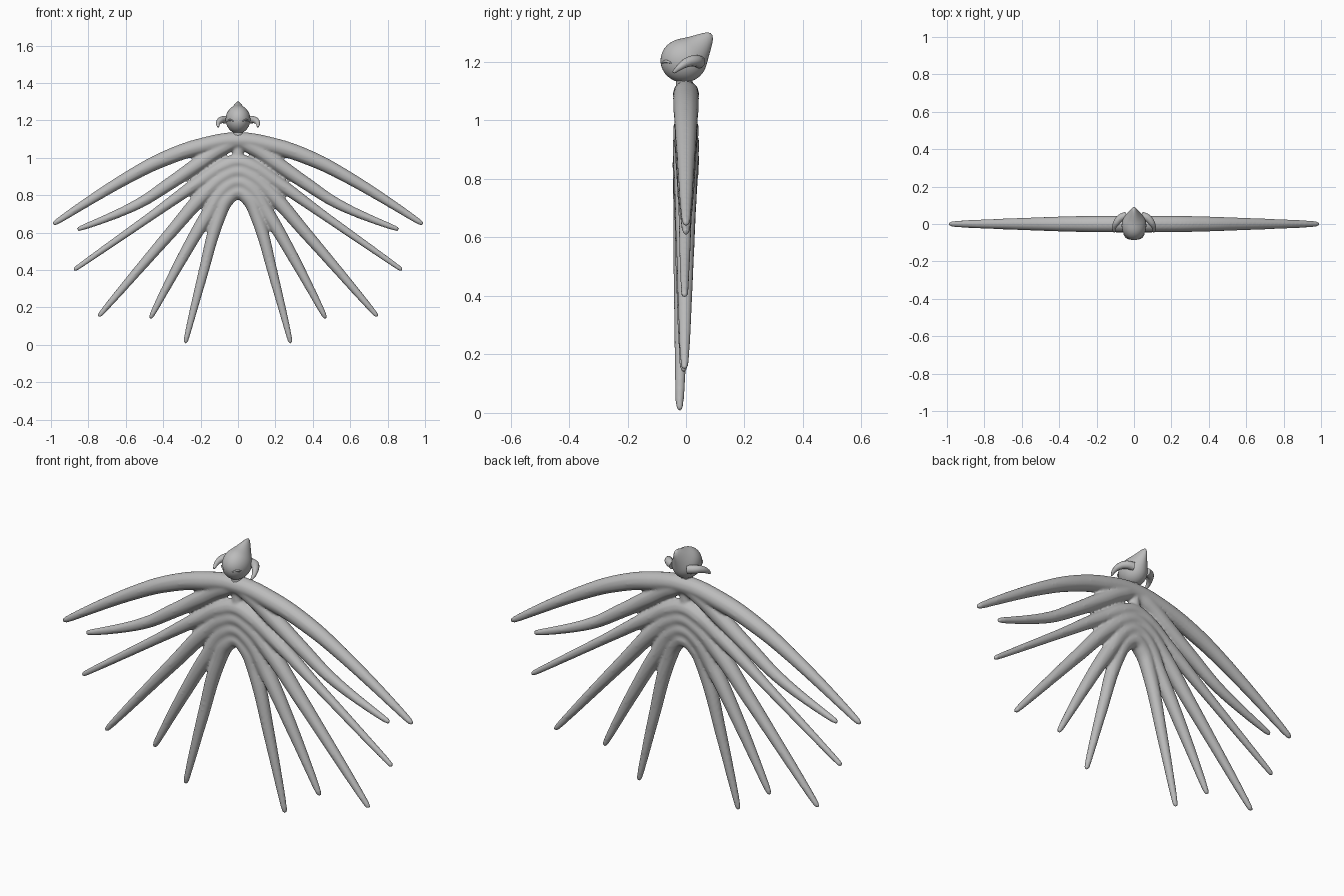
import bpy
import math
from mathutils import Vector

cube = bpy.data.objects.get("Cube")
if cube:
    bpy.data.objects.remove(cube, do_unlink=True)

grey = bpy.data.materials.new("plain grey")
grey.use_nodes = True
grey.diffuse_color = (0.5, 0.5, 0.5, 1)
grey.node_tree.nodes["Principled BSDF"].inputs["Base Color"].default_value = (0.5, 0.5, 0.5, 1)


def smooth(obj):
    for p in obj.data.polygons:
        p.use_smooth = True


def tubes(name, paths, voxel=0, relax=0):
    """Tapered tubes along paths of (point, radius), optionally fused into one skin."""
    curve = bpy.data.curves.new(name, "CURVE")
    curve.dimensions = "3D"
    curve.bevel_depth = 1
    curve.bevel_resolution = 4
    curve.resolution_u = 10
    curve.use_fill_caps = True
    for path in paths:
        spline = curve.splines.new("BEZIER")
        spline.bezier_points.add(len(path) - 1)
        for bp, (co, r) in zip(spline.bezier_points, path):
            bp.co, bp.radius = co, r
            bp.handle_left_type = bp.handle_right_type = "AUTO"
    temp = bpy.data.objects.new(name + "_path", curve)
    bpy.context.collection.objects.link(temp)
    mesh = bpy.data.meshes.new_from_object(temp.evaluated_get(bpy.context.evaluated_depsgraph_get()))
    bpy.data.objects.remove(temp, do_unlink=True)
    mesh.name = name
    obj = bpy.data.objects.new(name, mesh)
    bpy.context.collection.objects.link(obj)
    mesh.materials.clear()
    mesh.materials.append(grey)
    smooth(obj)
    if voxel:
        rm = obj.modifiers.new("fuse", "REMESH")
        rm.mode = "VOXEL"
        rm.voxel_size = voxel
        rm.use_smooth_shade = True
        sm = obj.modifiers.new("relax", "SMOOTH")
        sm.factor = 0.5
        sm.iterations = relax
    return obj


def rounded(path):
    """Add a rounded end to a path of (point, radius)."""
    (a, _), (b, r) = path[-2:]
    d = (Vector(b) - Vector(a)).normalized()
    return path + [(Vector(b) + d * r * s, r * k) for s, k in ((0.6, 0.8), (0.95, 0.3))]


# Fan of limbs: centre to tip as (x, z, radius), then y of the tip
LIMBS = [
    ([(0, 1.092, .045), (.2, 1.06, .045), (.38, 1.0, .041), (.58, .9, .034), (.98, .65, .013)], 0),
    ([(0, 1.085, .04), (.08, 1.055, .042), (.2, .975, .04), (.36, .865, .035), (.54, .75, .028), (.85, .62, .012)], 0),
    ([(0, .975, .044), (.07, .955, .044), (.2, .875, .036), (.47, .685, .024), (.87, .405, .012)], -.005),
    ([(0, .925, .046), (.07, .9, .046), (.17, .815, .041), (.36, .6, .033), (.74, .158, .012)], -.005),
    ([(0, .87, .046), (.06, .845, .046), (.16, .7, .038), (.3, .46, .03), (.465, .15, .012)], -.008),
    ([(0, .82, .044), (.055, .785, .042), (.1, .69, .036), (.19, .37, .027), (.28, .018, .012)], -.022),
]
paths = []
for pts, tip_y in LIMBS:
    far = pts[-1][0]
    half = rounded([(Vector((x, tip_y * x / far, z)), r) for x, z, r in pts])
    mirrored = [(Vector((-co.x, co.y, co.z)), r) for co, r in reversed(half[1:])]
    paths.append(mirrored + half)
# Small point on the chest, and the core joining the limbs
paths.append([((0, 0, 1.09), .035), ((0, 0, 1.05), .028), ((0, 0, 1.015), .008)])
paths.append([((0, 0, 1.1), .025), ((0, 0, .95), .034), ((0, 0, .83), .03)])
tubes("limb_fan", paths, 0.007, 5)

# Head: ball drawn out into a crest at the upper back
bpy.ops.mesh.primitive_uv_sphere_add(segments=40, ring_count=24, radius=1)
head = bpy.context.object
head.name = "head"
crest = Vector((0, .74, .67)).normalized()
for v in head.data.vertices:
    t = max(0, v.co.normalized().dot(crest))
    v.co = Vector((v.co.x * .066, v.co.y * .079 - .008, v.co.z * .075 + 1.205))
    v.co += Vector((0, .037, .041)) * t ** 7
    v.co.x *= 1 - .3 * t ** 6
head.data.materials.append(grey)
smooth(head)

# Neck under the head
tubes("neck", [[((0, 0, 1.1), .035), ((0, -.01, 1.145), .025)]])

# Drooping ears and eyelids on both sides
for side, s in (("left", 1), ("right", -1)):
    ear = [(.04, .045, 1.2, .022), (.072, .032, 1.204, .02), (.095, .005, 1.199, .017),
           (.107, -.022, 1.182, .011), (.106, -.04, 1.167, .006)]
    tubes(side + "_ear", [rounded([((s * x, y, z), r) for x, y, z, r in ear])])
    lid = []
    for i in range(5):
        a = math.radians(22 + i * 9)
        z = 1.196 + .006 * math.sin(math.pi * i / 4)
        lid.append(((s * .066 * math.sin(a), -.008 - .079 * math.cos(a), z),
                    .002 + .003 * math.sin(math.pi * i / 4)))
    tubes(side + "_eyelid", [lid])
